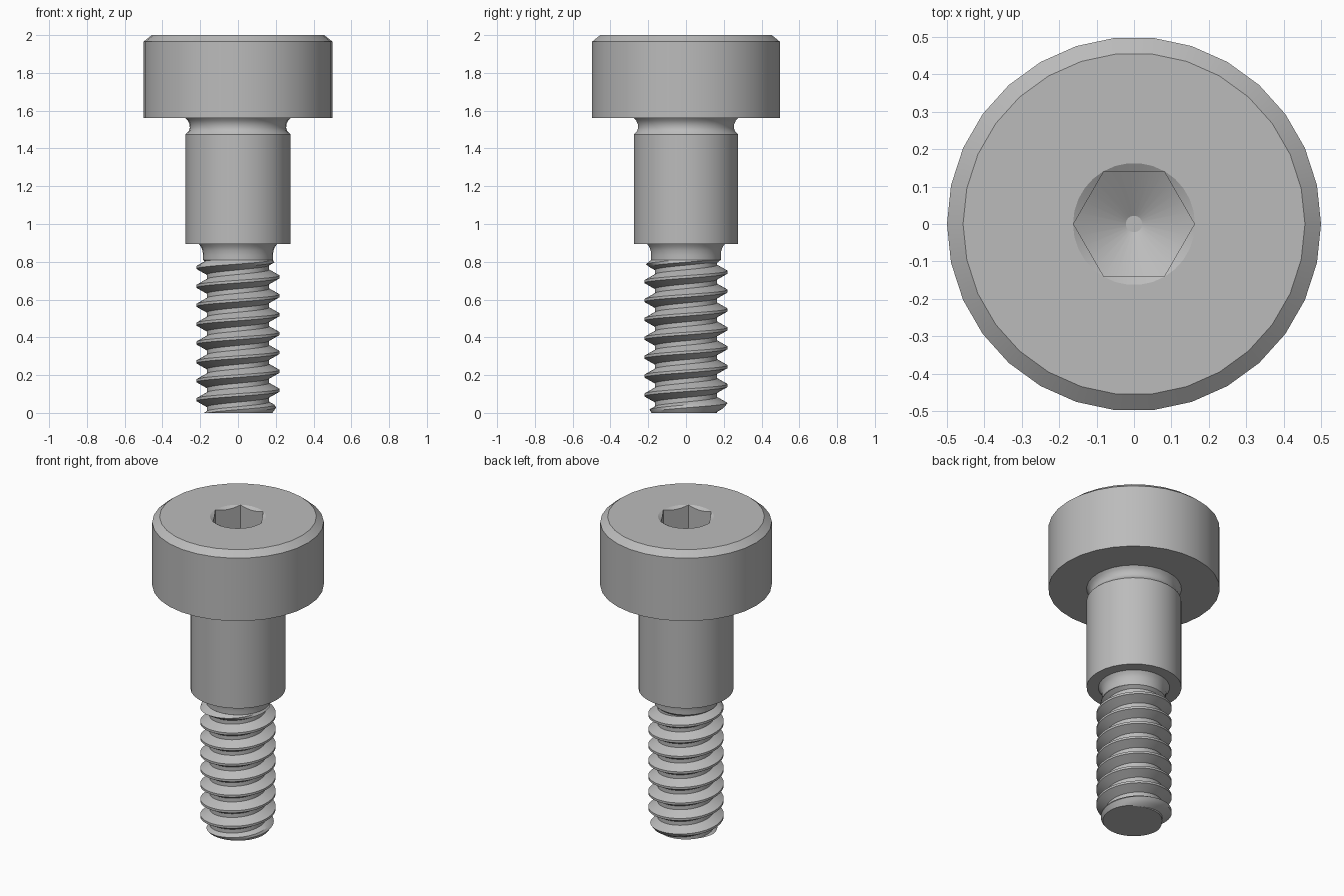
import bpy, bmesh
from math import cos, sin, pi, tau

cube = bpy.data.objects.get("Cube")
if cube:
    bpy.data.objects.remove(cube, do_unlink=True)

SIDES = 30
steel = bpy.data.materials.new("grey steel")
steel.use_nodes = True
GREY = (0.5, 0.5, 0.5, 1)
steel.diffuse_color = GREY
steel.node_tree.nodes["Principled BSDF"].inputs["Base Color"].default_value = GREY


def finish(bm, name):
    bmesh.ops.remove_doubles(bm, verts=bm.verts, dist=1e-5)
    bmesh.ops.recalc_face_normals(bm, faces=bm.faces)
    mesh = bpy.data.meshes.new(name)
    bm.to_mesh(mesh)
    bm.free()
    mesh.materials.append(steel)
    obj = bpy.data.objects.new(name, mesh)
    bpy.context.collection.objects.link(obj)
    bpy.ops.object.select_all(action='DESELECT')
    obj.select_set(True)
    bpy.context.view_layer.objects.active = obj
    bpy.ops.object.shade_smooth_by_angle(angle=pi / 6)
    return obj


def skin(bm, columns):
    """Join neighbouring columns of points with quads."""
    grid = [[bm.verts.new(p) for p in col] for col in columns]
    for a, b in zip(grid, grid[1:]):
        for i in range(len(a) - 1):
            bm.faces.new((a[i], b[i], b[i + 1], a[i + 1]))


def lathe(name, profile_at, cap=False):
    """Revolve a profile, which may vary with the angle."""
    bm = bmesh.new()
    skin(bm, [[(r * cos(t), r * sin(t), z) for r, z in profile_at(t)]
              for t in (tau * i / SIDES for i in range(SIDES + 1))])
    bmesh.ops.remove_doubles(bm, verts=bm.verts, dist=1e-5)
    if cap:
        ring = sorted(bm.verts, key=lambda v: v.co.xy.length)[:SIDES]
        edges = [e for e in bm.edges if e.verts[0] in ring and e.verts[1] in ring]
        bmesh.ops.holes_fill(bm, edges=edges, sides=0)
    return finish(bm, name)


# Head with chamfered rim, countersunk hex socket and drilled tip
def head_profile(t):
    hexagon = 0.14 / cos(t % (pi / 3) - pi / 6)
    return [(0.277, 1.56), (0.5, 1.56), (0.5, 1.965), (0.457, 2), (0.163, 2),
            (hexagon, 2 - 0.6 * (0.163 - hexagon)),
            (hexagon, 1.66 + 0.6 * hexagon), (0.022, 1.673)]


lathe("head", head_profile, cap=True)

# Shoulder with undercut above and flared neck below
shoulder = [(0.277, 1.56), (0.265, 1.547), (0.257, 1.53), (0.255, 1.51),
            (0.26, 1.493), (0.277, 1.475), (0.277, 0.895), (0.208, 0.895),
            (0.196, 0.88), (0.188, 0.86), (0.185, 0.835), (0.185, 0.81), (0.16, 0.79)]
lathe("shoulder", lambda t: shoulder)

# Helical thread: radius as a function of the position within one pitch
PITCH, CREST, ROOT, TOP = 0.1, 0.22, 0.165, 0.84
FLAT, FLANK = 0.07, 0.38


def thread_radius(z, t):
    phase = ((z - 0.02) / PITCH - t / tau) % 1
    away = min(phase, 1 - phase)
    slope = min(max((away - FLAT) / (FLANK - FLAT), 0), 1)
    r = CREST + (ROOT - CREST) * slope
    tip = 0.182 + 0.72 * z
    runout = max(0.17, CREST - max(0, z - 0.78) * 1.2)
    return min(r, tip, runout)


STEPS = [-FLANK, -0.22, -FLAT, FLAT, 0.22, FLANK, 0.5]
TURN = 48


def thread_column(t):
    column = []
    for k in range(-2, 11):
        for s in STEPS:
            z = min(max(0.02 + PITCH * (k + s + t / tau), 0), TOP)
            r = thread_radius(z, t)
            column.append((r * cos(t), r * sin(t), z))
    return column


bm = bmesh.new()
skin(bm, [thread_column(tau * i / TURN) for i in range(TURN + 1)])
bmesh.ops.remove_doubles(bm, verts=bm.verts, dist=1e-5)
tip_edges = [e for e in bm.edges if all(v.co.z < 1e-4 for v in e.verts)]
bmesh.ops.holes_fill(bm, edges=tip_edges, sides=0)
finish(bm, "thread")
